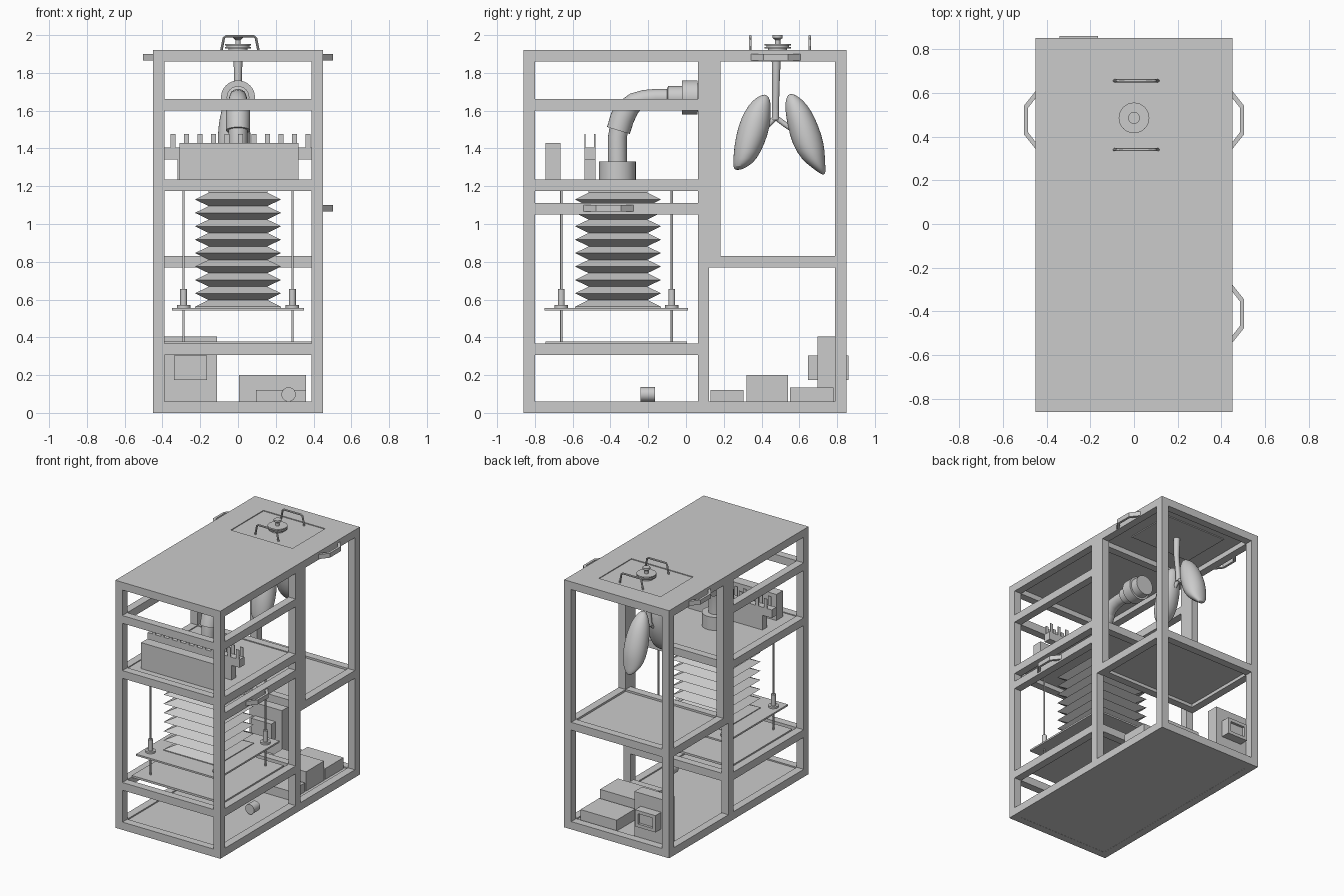
import bpy, bmesh, math
from mathutils import Vector as V


def finish(name, bm, smooth=False):
    bmesh.ops.recalc_face_normals(bm, faces=bm.faces)
    me = bpy.data.meshes.new(name)
    bm.to_mesh(me)
    bm.free()
    ob = bpy.data.objects.new(name, me)
    bpy.context.collection.objects.link(ob)
    if smooth:
        bpy.ops.object.select_all(action='DESELECT')
        ob.select_set(True)
        bpy.context.view_layer.objects.active = ob
        bpy.ops.object.shade_smooth_by_angle(angle=math.radians(35))
    return ob


def boxes(name, items):
    """One object from boxes given as (x0, x1, y0, y1, z0, z1)."""
    bm = bmesh.new()
    for x0, x1, y0, y1, z0, z1 in items:
        for v in bmesh.ops.create_cube(bm, size=1)['verts']:
            v.co = V(((x0 + x1) / 2 + v.co.x * (x1 - x0), (y0 + y1) / 2 + v.co.y * (y1 - y0),
                      (z0 + z1) / 2 + v.co.z * (z1 - z0)))
    return finish(name, bm)


def loft(name, rings, smooth=True, closed=False):
    bm = bmesh.new()
    rs = [[bm.verts.new(p) for p in r] for r in rings]
    n = len(rs[0])
    pairs = list(zip(rs, rs[1:])) + ([(rs[-1], rs[0])] if closed else [])
    for a, b in pairs:
        for i in range(n):
            bm.faces.new((a[i], a[(i + 1) % n], b[(i + 1) % n], b[i]))
    if not closed:
        bm.faces.new(rs[0])
        bm.faces.new(rs[-1])
    return finish(name, bm, smooth)


def tube(name, pts, radii, side=(1, 0, 0), n=24):
    """Sweep circles along a path lying in the plane normal to side."""
    pts, side = [V(p) for p in pts], V(side)
    radii = radii if isinstance(radii, (list, tuple)) else [radii] * len(pts)
    rings = []
    for i, (p, r) in enumerate(zip(pts, radii)):
        j, k = i, i
        while j > 0 and (pts[j] - p).length < 1e-5:
            j -= 1
        while k < len(pts) - 1 and (pts[k] - p).length < 1e-5:
            k += 1
        up = (pts[k] - pts[j]).normalized().cross(side).normalized()
        rings.append([p + r * (math.cos(a) * side + math.sin(a) * up)
                      for a in (2 * math.pi * q / n for q in range(n))])
    return loft(name, rings)


def prism(name, outline, z0, z1):
    return loft(name, [[(x, y, z) for x, y in outline] for z in (z0, z1)], False)


# Frame posts, mirrored left and right
X, T = 0.45, 0.06
posts = [(-0.86, 0, 1.92), (0.063, 0, 1.92), (0.123, 0.77, 1.92), (0.79, 0, 1.92)]
items = []
for y, z0, z1 in posts:
    for x in (-X, X - T):
        items.append((x, x + T, y, y + T, z0, z1))
boxes('frame_posts', items)

# Side rails and cross rails
items = []
for y0, y1, z in [(-0.8, 0.063, 0), (0.123, 0.79, 0), (-0.8, 0.063, 0.307), (-0.8, 0.063, 1.175),
                  (-0.8, 0.063, 1.602), (-0.8, 0.063, 1.86), (0.183, 0.79, 0.77), (0.183, 0.79, 1.86)]:
    for x in (-X, X - T):
        items.append((x, x + T, y0, y1, z, z + T))
items.append((X - T, X, -0.8, 0.063, 1.05, 1.11))
for y, levels in [(-0.86, (0, 0.307, 1.175, 1.602, 1.86)), (0.063, (0.307, 1.175, 1.86)),
                  (0.123, (0.77,)), (0.79, (0, 0.77, 1.86))]:
    for z in levels:
        items.append((-X + T, X - T, y, y + T, z, z + T))
boxes('frame_rails', items)

# Panels: floor, shelves, lift base and moving plate
boxes('floor_panel', [(-0.449, 0.449, -0.859, 0.849, 0.001, 0.05)])
boxes('rear_shelf', [(-0.4, 0.4, 0.17, 0.8, 0.795, 0.815)])
boxes('upper_deck', [(-0.4, 0.4, -0.81, 0.07, 1.21, 1.228)])
boxes('lift_base', [(-0.39, 0.39, -0.745, 0.005, 0.362, 0.378)])
boxes('moving_plate', [(-0.35, 0.35, -0.75, 0.01, 0.543, 0.556)])

# Roof around a slightly recessed hatch
boxes('roof_panel', [(-0.449, 0.449, -0.859, 0.29, 1.9, 1.92), (-0.449, 0.449, 0.69, 0.849, 1.9, 1.92),
                     (-0.449, -0.265, 0.29, 0.69, 1.9, 1.92), (0.265, 0.449, 0.29, 0.69, 1.9, 1.92)])
boxes('hatch', [(-0.265, 0.265, 0.29, 0.69, 1.893, 1.914)])
for i, y in enumerate((0.34, 0.655)):
    tube(f'hatch_handle_{i}', [(-0.09, y, 1.91), (-0.075, y, 1.985), (-0.065, y, 1.993),
                               (0.085, y, 1.993), (0.095, y, 1.985), (0.11, y, 1.91)],
         0.007, (0, 1, 0), 10)

# Stepped hatch fitting
steps = [(1.9, 0.05), (1.93, 0.05), (1.93, 0.07), (1.938, 0.07), (1.938, 0.06), (1.944, 0.06),
         (1.944, 0.07), (1.953, 0.07), (1.953, 0.014), (1.975, 0.014), (1.985, 0.027), (2.0, 0.027)]
tube('hatch_fitting', [(0, 0.485, z) for z, r in steps], [r for z, r in steps], n=32)

# Side carrying handles
for name, s, y, z in [('rear_handle_right', 1, 0.475, 1.865), ('rear_handle_left', -1, 0.475, 1.865),
                      ('front_handle', 1, -0.41, 1.065)]:
    half = [(0.45, 0.132), (0.503, 0.066)]
    inner = [(0.485, 0.055), (0.45, 0.1)]
    out = half + [(x, -h) for x, h in half[::-1]]
    inn = [(x, -h) for x, h in inner[::-1]] + inner
    prism(name, [(s * x, y + h) for x, h in out + inn], z, z + 0.035)

# Square bellows
prof = [(1.178, 0.155), (1.166, 0.155)]
for k in range(9):
    z = 1.13 - 0.071 * k
    prof += [(z, 0.228), (z - 0.0355, 0.155)]
prof[-1] = (0.55, 0.228)
loft('bellows', [[(sx * h, -0.36 + sy * h, z) for sx, sy in ((-1, -1), (1, -1), (1, 1), (-1, 1))]
                 for z, h in prof], False)

# Four lead screws with nuts
for i, (x, y) in enumerate([(a, b) for a in (-0.288, 0.288) for b in (-0.66, -0.075)]):
    tube(f'lead_screw_{i}', [(x, y, 0.37), (x, y, 1.2)], 0.006, n=12)
    tube(f'screw_nut_{i}', [(x, y, z) for z in (0.55, 0.57, 0.57, 0.655)],
         [0.036, 0.036, 0.018, 0.018], n=20)

# Control box and comb board on the deck
boxes('control_box', [(-0.31, 0.32, -0.745, -0.665, 1.228, 1.43)])
boxes('comb_board', [(-0.4, 0.39, -0.537, -0.48, 1.342, 1.405), (-0.32, 0.32, -0.537, -0.48, 1.228, 1.342)])
items = []
for k in range(11):
    x = -0.345 + 0.0715 * k
    for y in (-0.537, -0.486):
        items.append((x - 0.013, x + 0.013, y, y + 0.006, 1.40, 1.477))
boxes('comb_teeth', items)

# Air pipe: socket, bend and flanged end
tube('pipe_socket', [(0, -0.363, 1.228), (0, -0.363, 1.33)], 0.097, n=32)
tube('pipe_riser', [(0, -0.363, 1.33), (0, -0.363, 1.46), (0, -0.35, 1.53)], 0.05)
tube('pipe_collar', [(0, -0.358, 1.495), (0, -0.338, 1.56), (0, -0.31, 1.62)], [0.063, 0.064, 0.064])
tube('pipe_bend', [(0, -0.335, 1.57), (0, -0.31, 1.61), (0, -0.27, 1.645), (0, -0.22, 1.663),
                   (0, -0.16, 1.67), (0, -0.09, 1.67)], [0.06, 0.058, 0.052, 0.047, 0.045, 0.045])
ends = [(-0.095, 0.06), (-0.02, 0.06), (-0.02, 0.09), (0.06, 0.09), (0.06, 0.075), (0.12, 0.075),
        (0.12, 0.055), (0.03, 0.055)]
tube('pipe_flange', [(0, -0.1, 1.67)] + [(0, y, 1.67) for y, r in ends[:7]], [0.045] + [r for y, r in ends[:7]], n=32)

# Lungs: rings of (z, centre y, half y, half x)
lungs = {
    'lung_front': [(1.685, 0.415, 0.012, 0.015), (1.66, 0.402, 0.046, 0.045), (1.60, 0.38, 0.07, 0.07),
                   (1.52, 0.362, 0.086, 0.085), (1.42, 0.335, 0.08, 0.09), (1.34, 0.312, 0.062, 0.08),
                   (1.305, 0.29, 0.04, 0.06), (1.285, 0.272, 0.015, 0.02)],
    'lung_rear': [(1.69, 0.556, 0.012, 0.015), (1.66, 0.572, 0.046, 0.045), (1.60, 0.594, 0.07, 0.07),
                  (1.52, 0.62, 0.082, 0.085), (1.42, 0.648, 0.086, 0.09), (1.34, 0.674, 0.062, 0.08),
                  (1.295, 0.705, 0.034, 0.055), (1.26, 0.728, 0.01, 0.015)]}
for name, rows in lungs.items():
    n = 24
    ob = loft(name, [[(-0.02 + rx * math.cos(2 * math.pi * i / n), y + ry * math.sin(2 * math.pi * i / n), z)
                      for i in range(n)] for z, y, ry, rx in rows])
    m = ob.modifiers.new('soften', 'SUBSURF')
    m.levels = m.render_levels = 1

# Windpipe and branches
tube('windpipe', [(0, 0.478, 1.91), (0, 0.476, 1.75), (-0.015, 0.474, 1.62), (-0.02, 0.474, 1.55)],
     [0.025, 0.02, 0.018, 0.02], n=16)
tube('branch_front', [(-0.02, 0.474, 1.565), (-0.02, 0.44, 1.53), (-0.02, 0.40, 1.49)], 0.014, n=12)
tube('branch_rear', [(-0.02, 0.474, 1.565), (-0.02, 0.52, 1.53), (-0.02, 0.58, 1.49)], 0.014, n=12)

# Electronics on the floor
boxes('driver_box_small', [(0.095, 0.36, 0.13, 0.305, 0.05, 0.12)])
boxes('power_supply', [(0.005, 0.36, 0.32, 0.54, 0.05, 0.20)])
boxes('driver_box_rear', [(0.05, 0.36, 0.55, 0.78, 0.05, 0.135)])
boxes('cabinet', [(-0.39, -0.11, 0.695, 0.79, 0.05, 0.405)])
boxes('power_inlet', [(-0.34, -0.165, 0.645, 0.84, 0.175, 0.305), (-0.34, -0.165, 0.84, 0.86, 0.175, 0.2),
                      (-0.34, -0.165, 0.84, 0.86, 0.28, 0.305), (-0.34, -0.315, 0.84, 0.86, 0.2, 0.28),
                      (-0.19, -0.165, 0.84, 0.86, 0.2, 0.28)])
tube('small_motor', [(0.268, -0.24, 0.098), (0.268, -0.165, 0.098)], 0.038)
